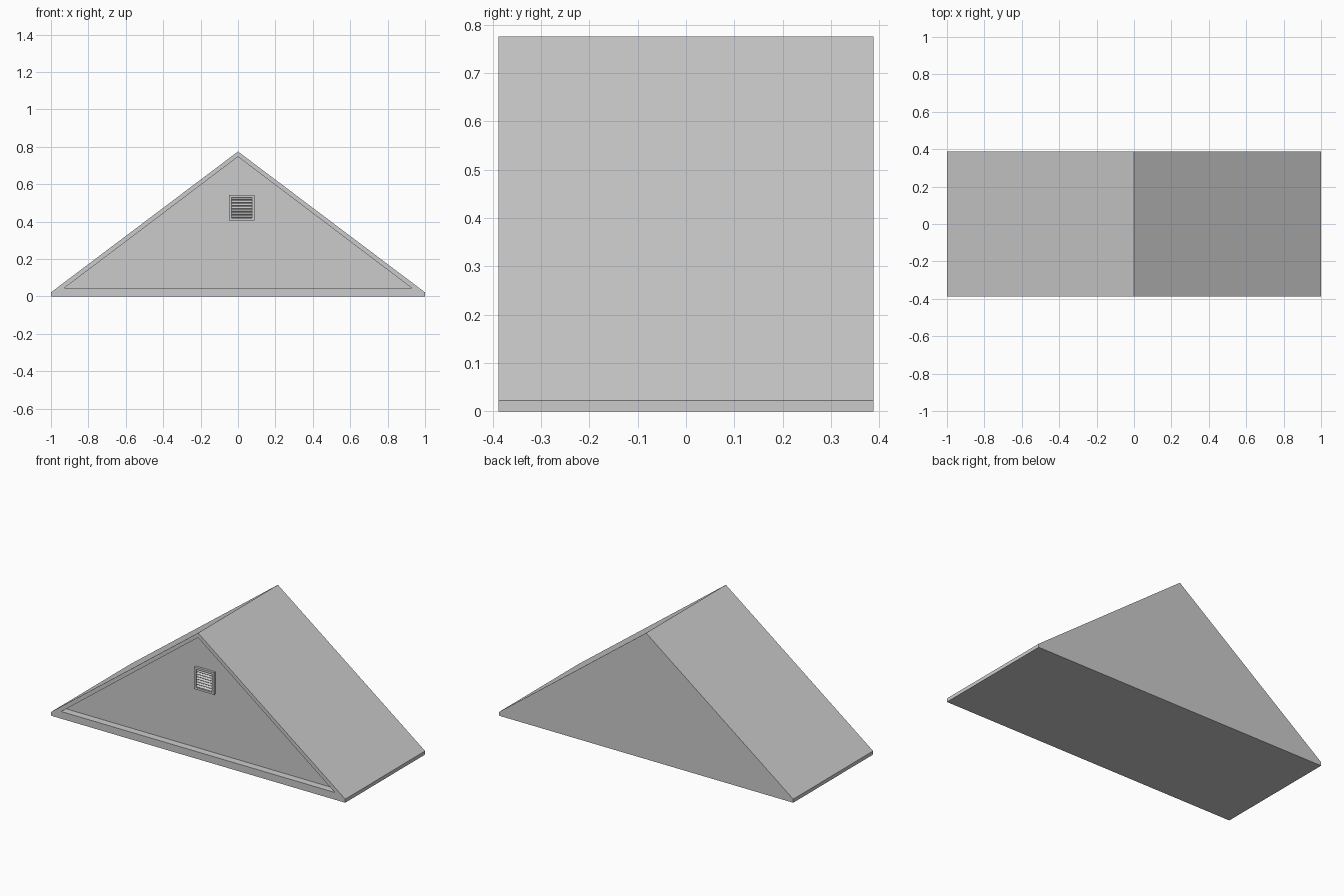
import bpy
import bmesh
from math import radians
from mathutils import Matrix, Vector

cube = bpy.data.objects.get("Cube")
if cube:
    bpy.data.objects.remove(cube, do_unlink=True)

FRONT, BACK = -0.3875, 0.3875
PANEL_Y = FRONT + 0.045      # recessed gable surface
VENT_Y = FRONT + 0.03        # front of the vent frame

grey = bpy.data.materials.new("light_grey")
grey.use_nodes = True
colour = (0.6, 0.6, 0.6, 1)
grey.diffuse_color = colour
grey.node_tree.nodes["Principled BSDF"].inputs["Base Color"].default_value = colour


def finish(name, bm):
    bmesh.ops.recalc_face_normals(bm, faces=bm.faces[:])
    mesh = bpy.data.meshes.new(name)
    bm.to_mesh(mesh)
    bm.free()
    mesh.materials.append(grey)
    obj = bpy.data.objects.new(name, mesh)
    bpy.context.collection.objects.link(obj)
    return obj


def prism(name, profile, y0, y1):
    """Extrude an x-z outline along y."""
    bm = bmesh.new()
    face = bm.faces.new([bm.verts.new((x, y0, z)) for x, z in profile])
    new = bmesh.ops.extrude_face_region(bm, geom=[face])["geom"]
    verts = [v for v in new if isinstance(v, bmesh.types.BMVert)]
    bmesh.ops.translate(bm, verts=verts, vec=(0, y1 - y0, 0))
    return finish(name, bm)


def rectangle(x0, x1, z0, z1):
    return [(x0, z0), (x1, z0), (x1, z1), (x0, z1)]


def cut(obj, cutter):
    mod = obj.modifiers.new("cut", 'BOOLEAN')
    mod.operation = 'DIFFERENCE'
    mod.solver = 'EXACT'
    mod.object = cutter
    bpy.context.view_layer.objects.active = obj
    bpy.ops.object.modifier_apply(modifier=mod.name)
    bpy.data.objects.remove(cutter, do_unlink=True)


# Roof body with short vertical eaves
roof = prism("gable_roof",
             [(-1, 0), (1, 0), (1, 0.022), (0, 0.775), (-1, 0.022)], FRONT, BACK)

# Triangular recess in the front gable
cut(roof, prism("recess_cutter", [(-0.93, 0.044), (0.93, 0.044), (0, 0.747)],
                FRONT - 0.1, PANEL_Y))

# Vent frame
X0, X1, Z0, Z1, RIM = -0.047, 0.088, 0.407, 0.543, 0.013
frame = prism("vent_frame", rectangle(X0, X1, Z0, Z1), VENT_Y, PANEL_Y)
cut(frame, prism("vent_cutter",
                 rectangle(X0 + RIM, X1 - RIM, Z0 + RIM, Z1 - RIM),
                 VENT_Y - 0.1, PANEL_Y + 0.1))

# Tilted louvre slats
SLATS = 7
pitch = (Z1 - Z0 - 2 * RIM) / SLATS
bm = bmesh.new()
for i in range(SLATS):
    centre = Vector(((X0 + X1) / 2, (VENT_Y + PANEL_Y) / 2, Z0 + RIM + (i + 0.5) * pitch))
    size = Matrix.Diagonal((X1 - X0 - 2 * RIM, 0.014, 0.003, 1))
    tilt = Matrix.Rotation(radians(40), 4, 'X')
    bmesh.ops.create_cube(bm, size=1, matrix=Matrix.Translation(centre) @ tilt @ size)
finish("vent_slats", bm)
